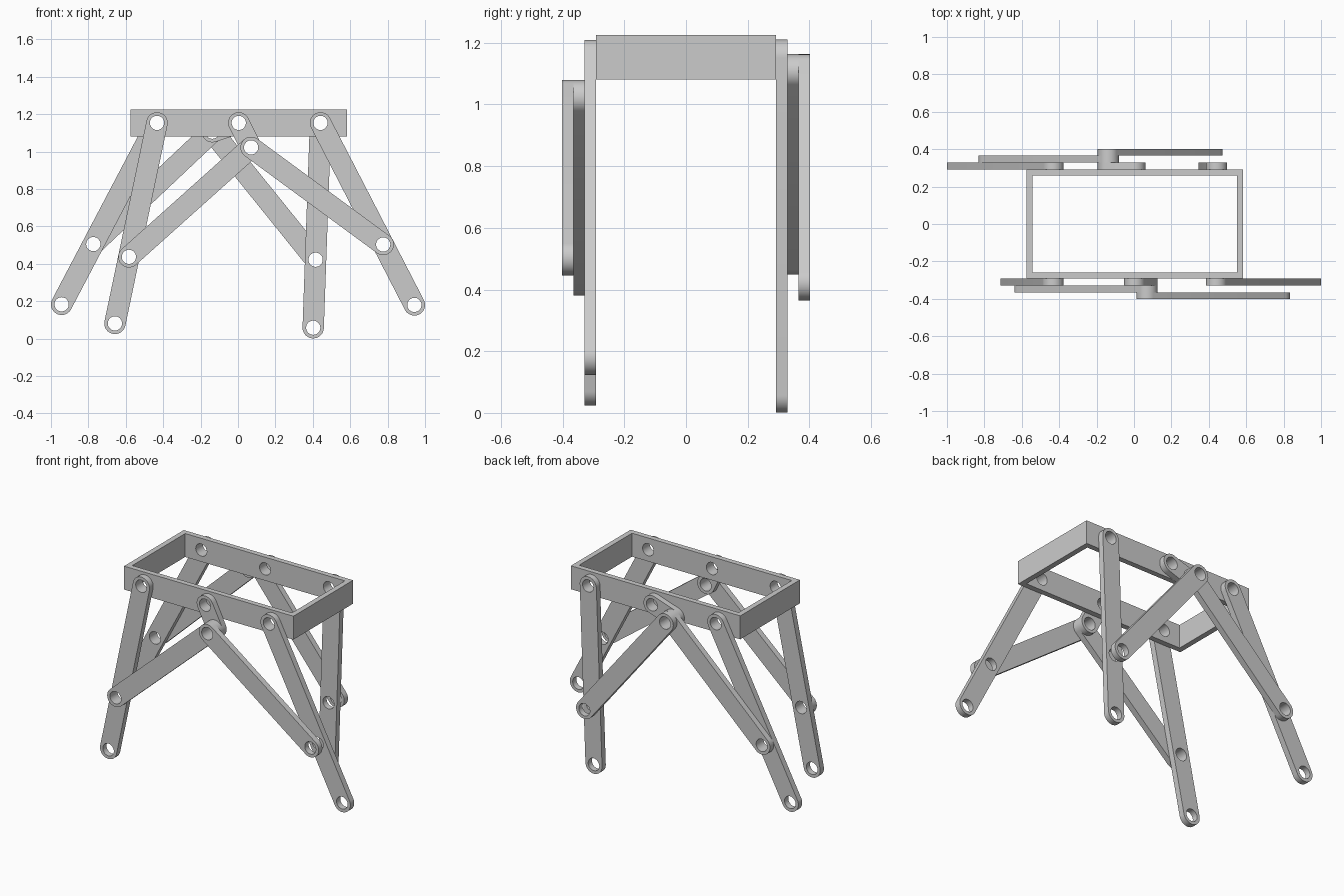
import bpy
from math import sin, cos, pi, atan2, radians
from mathutils import Vector

cube = bpy.data.objects.get("Cube")
if cube:
    bpy.data.objects.remove(cube, do_unlink=True)

grey = bpy.data.materials.new("light grey")
grey.use_nodes = True
colour = (0.6, 0.6, 0.6, 1)
grey.diffuse_color = colour
grey.node_tree.nodes["Principled BSDF"].inputs["Base Color"].default_value = colour

BAR_RADIUS, HOLE_RADIUS = 0.057, 0.038
THICK = 0.0365          # thickness of every bar
FRAME_X, FRAME_Y, WALL = 0.58, 0.292, 0.033
FRAME_HEIGHT = 0.145
CENTRE_X, PIVOT_Z, HIP_OFFSET = 0.004, 1.153, 0.437
KNEE = 0.668            # link joint position along each leg


def arc(centre, radius, start, sweep, steps):
    return [(centre[0] + radius * cos(start + sweep * i / steps),
             centre[1] + radius * sin(start + sweep * i / steps)) for i in range(steps + 1)]


def bar(name, start, end, side, layer, extra=()):
    """Round-ended bar in the xz plane with a hole at each end and at extra points."""
    a = atan2(end[1] - start[1], end[0] - start[0])
    outline = arc(end, BAR_RADIUS, a - pi / 2, pi, 24) + arc(start, BAR_RADIUS, a + pi / 2, pi, 24)
    holes = [arc(p, HOLE_RADIUS, 0, 2 * pi, 40)[:-1] for p in (start, end, *extra)]
    curve = bpy.data.curves.new(name, 'CURVE')
    curve.dimensions = '2D'
    curve.fill_mode = 'BOTH'
    curve.extrude = THICK / 2
    for loop in [outline] + holes:
        spline = curve.splines.new('POLY')
        spline.points.add(len(loop) - 1)
        for point, (x, y) in zip(spline.points, loop):
            point.co = (x, y, 0, 1)
        spline.use_cyclic_u = True
    obj = bpy.data.objects.new(name, curve)
    bpy.context.collection.objects.link(obj)
    bpy.ops.object.select_all(action='DESELECT')
    obj.select_set(True)
    bpy.context.view_layer.objects.active = obj
    bpy.ops.object.convert(target='MESH')
    obj = bpy.context.object
    obj.data.materials.append(grey)
    obj.rotation_euler.x = pi / 2
    obj.location.y = side * (FRAME_Y + THICK * (layer + 0.5))
    bpy.ops.object.shade_smooth_by_angle(angle=radians(35))


def box(half_x, half_y, height):
    bpy.ops.mesh.primitive_cube_add(size=1, location=(CENTRE_X, 0, PIVOT_Z))
    obj = bpy.context.object
    obj.scale = (2 * half_x, 2 * half_y, height)
    bpy.ops.object.transform_apply(location=False, rotation=False, scale=True)
    return obj


def cut(target, cutter):
    """Subtract the cutter from the target and remove it."""
    cutter.hide_render = True
    bpy.context.view_layer.objects.active = target
    modifier = target.modifiers.new("cut", 'BOOLEAN')
    modifier.operation = 'DIFFERENCE'
    modifier.solver = 'EXACT'
    modifier.object = cutter
    bpy.ops.object.modifier_apply(modifier=modifier.name)
    bpy.data.objects.remove(cutter, do_unlink=True)


# Open rectangular body frame with pivot holes drilled through both long walls
frame = box(FRAME_X, FRAME_Y, FRAME_HEIGHT)
frame.name = "body_frame"
frame.data.materials.append(grey)
cut(frame, box(FRAME_X - WALL, FRAME_Y - WALL, 1))
for offset in (-HIP_OFFSET, 0, HIP_OFFSET):
    bpy.ops.mesh.primitive_cylinder_add(vertices=40, radius=HOLE_RADIUS, depth=1,
                                        location=(CENTRE_X + offset, 0, PIVOT_Z),
                                        rotation=(pi / 2, 0, 0))
    cut(frame, bpy.context.object)
bpy.ops.object.select_all(action='DESELECT')
frame.select_set(True)
bpy.ops.object.shade_smooth_by_angle(angle=radians(35))

# Each side: y direction, crank end, right foot, left foot
sides = {
    "front": (-1, (0.07, 1.022), (-0.658, 0.081), (0.943, 0.18)),
    "back": (1, (-0.137, 1.106), (-0.943, 0.183), (0.402, 0.058)),
}
for where, (side, crank, right_foot, left_foot) in sides.items():
    bar(f"{where}_crank", (CENTRE_X, PIVOT_Z), crank, side, 0)
    # The right link lies against the leg, the left link outside it
    for hand, offset, foot, layer in (("right", -HIP_OFFSET, right_foot, 1),
                                      ("left", HIP_OFFSET, left_foot, 2)):
        hip = Vector((CENTRE_X + offset, PIVOT_Z))
        knee = hip.lerp(Vector(foot), KNEE)
        bar(f"{where}_{hand}_leg", hip, foot, side, 0, [knee])
        bar(f"{where}_{hand}_link", crank, knee, side, layer)
